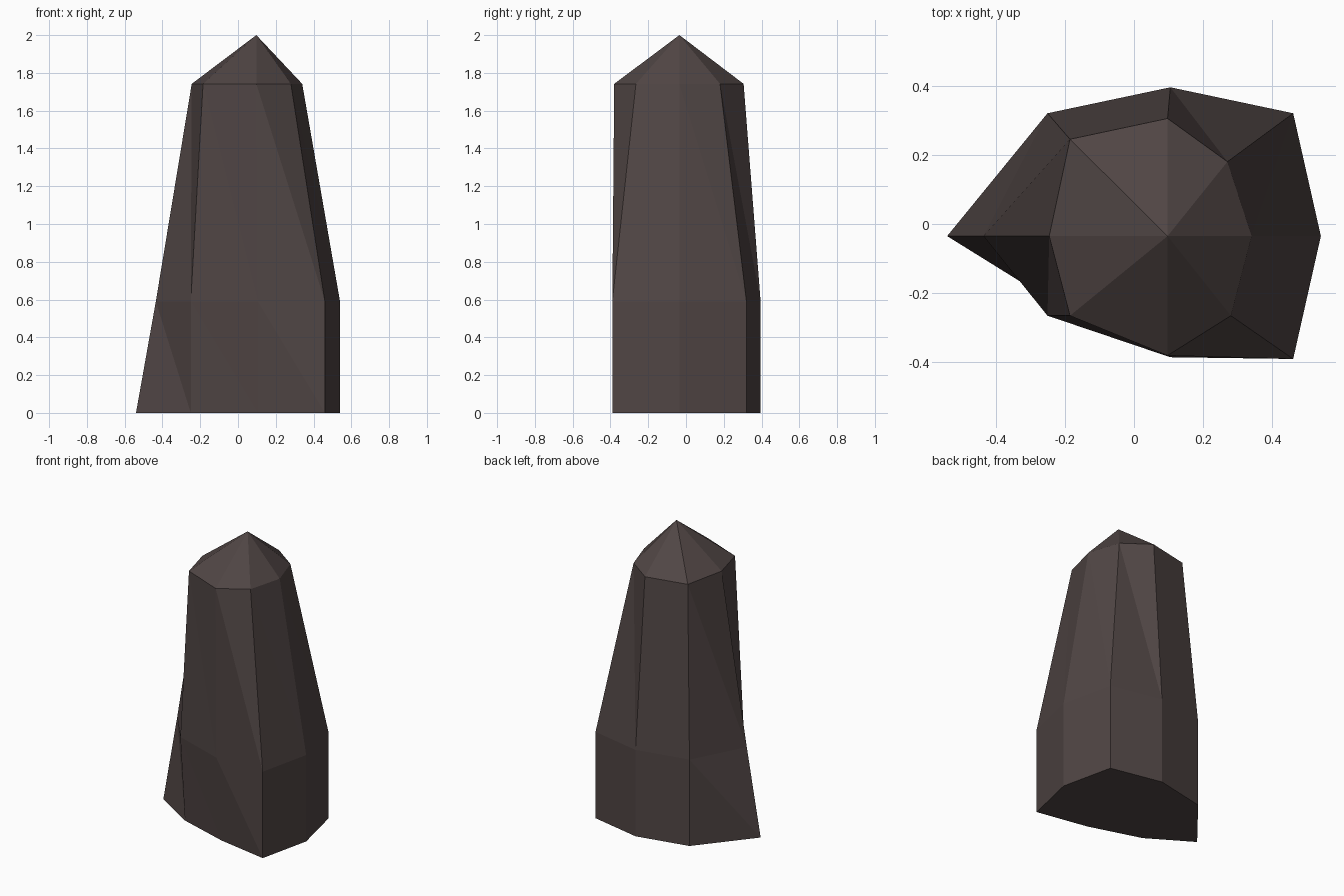
import bpy, bmesh

cube = bpy.data.objects.get("Cube")
if cube:
    bpy.data.objects.remove(cube, do_unlink=True)

# Dark stone material
stone = bpy.data.materials.new("dark_brown_stone")
stone.use_nodes = True
color = (0.08, 0.06, 0.058, 1)
stone.diffuse_color = color
bsdf = stone.node_tree.nodes["Principled BSDF"]
bsdf.inputs["Base Color"].default_value = color
bsdf.inputs["Roughness"].default_value = 0.9

# Cross-sections, clockwise from the -x corner: left, back, right, front
shaft = [(-0.435, -0.035), (-0.25, 0.32), (0.105, 0.395), (0.46, 0.32),
         (0.54, -0.035), (0.46, -0.39), (0.105, -0.385), (-0.25, -0.265)]
shoulder = [(-0.245, -0.035), (-0.185, 0.245), (0.097, 0.305), (0.27, 0.18),
            (0.34, -0.035), (0.28, -0.265), (0.097, -0.38), (-0.185, -0.265)]
# The foot follows the shaft, with a spur at -x and an undercut front
foot = list(shaft)
foot[0] = (-0.54, -0.035)
foot[6] = (0.105, -0.325)
foot[7] = (-0.25, -0.215)

bm = bmesh.new()


def ring(points, z):
    return [bm.verts.new((x, y, z)) for x, y in points]


def bridge(low, high):
    # Each facet is split along its diagonal, as the corners are not coplanar
    for i in range(len(low)):
        j = (i + 1) % len(low)
        bm.faces.new((low[i], low[j], high[j]))
        bm.faces.new((low[i], high[j], high[i]))


# Base, shaft and tapering body
rings = [ring(foot, 0), ring(shaft, 0.59), ring(shoulder, 1.742)]
bm.faces.new(rings[0])
for low, high in zip(rings, rings[1:]):
    bridge(low, high)

# Pointed cap
tip = bm.verts.new((0.097, -0.035, 2))
top = rings[-1]
for i, v in enumerate(top):
    bm.faces.new((v, top[(i + 1) % len(top)], tip))

bmesh.ops.recalc_face_normals(bm, faces=bm.faces)
mesh = bpy.data.meshes.new("stone_pillar")
bm.to_mesh(mesh)
bm.free()
mesh.materials.append(stone)
pillar = bpy.data.objects.new("stone_pillar", mesh)
bpy.context.collection.objects.link(pillar)
